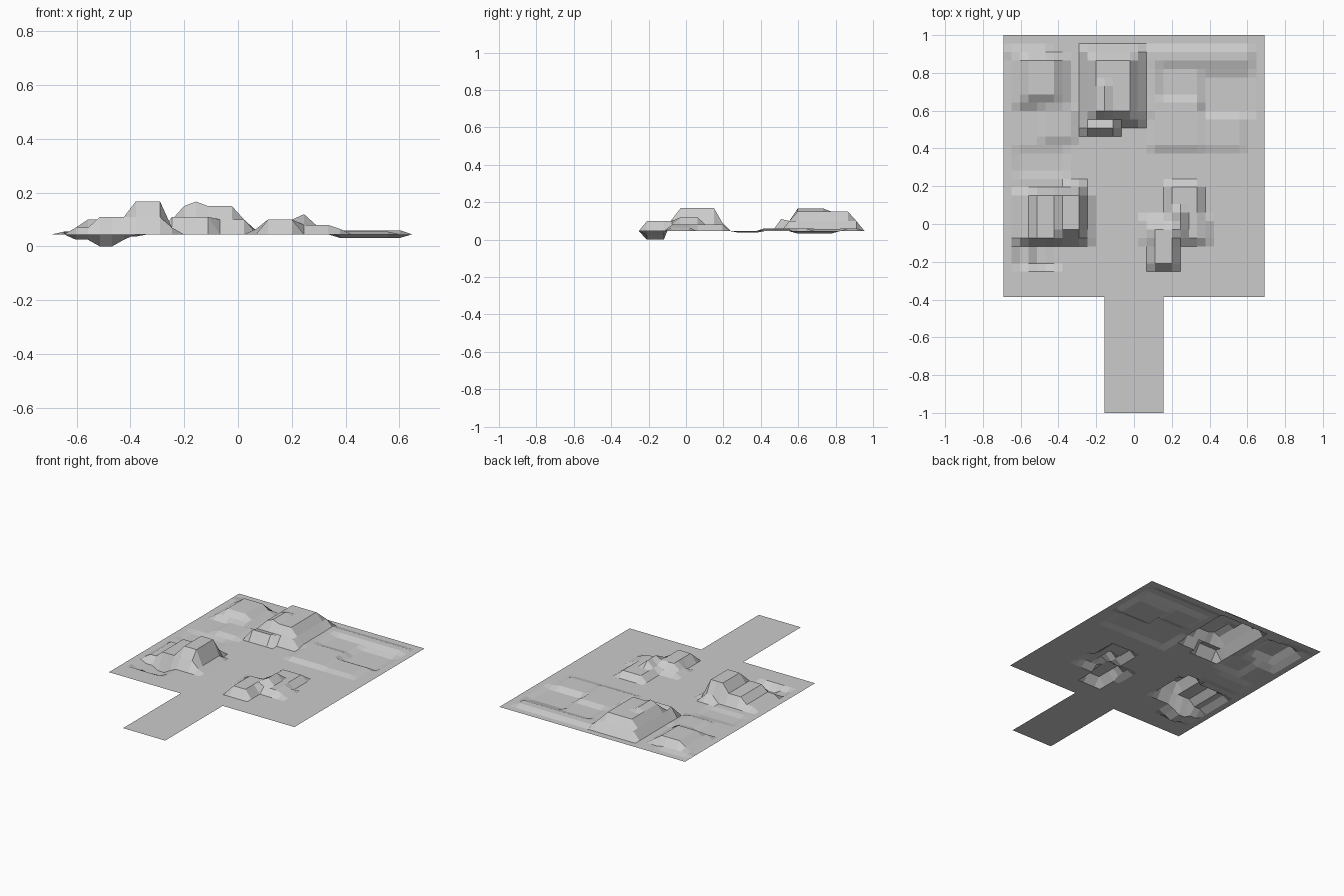
import bpy, bmesh

if "Cube" in bpy.data.objects:
    bpy.data.objects.remove(bpy.data.objects["Cube"])

N = 31              # cells per side of the terrain
BASE = 0.045        # level of the flat ground
X0, X1, Y0, Y1 = -0.692, 0.692, -0.387, 1.0

# Terraces as (first column, last column, first row, last row, height)
TERRACES = [
    # north-west mound
    (1, 5, 29, 29, .055), (2, 7, 23, 28, .07), (3, 6, 24, 28, .10), (5, 8, 19, 22, .06),
    # main northern hill
    (10, 16, 21, 29, .10), (10, 13, 20, 20, .11), (11, 15, 22, 28, .15), (12, 12, 22, 25, .167),
    # north-east ridge, hollow and low shelf
    (17, 29, 28, 29, .06), (17, 18, 22, 27, .058), (24, 29, 22, 26, .032),
    (18, 23, 18, 23, .06), (24, 28, 18, 21, .055),
    # western hill, pit and shallow dip
    (2, 10, 7, 12, .07), (4, 9, 7, 12, .11), (7, 9, 8, 12, .168), (8, 9, 13, 13, .09),
    (2, 6, 4, 6, .025), (4, 5, 4, 6, .0), (2, 7, 15, 17, .037),
    # south-east hill
    (17, 24, 7, 9, .065), (20, 23, 7, 13, .08), (18, 20, 4, 8, .10), (21, 21, 8, 10, .12),
]


def ground(name, x0, x1, y0, y1, n, terraces=()):
    """Subdivided flat sheet whose grid points are raised to terrace heights."""
    bm = bmesh.new()
    pts = []
    for j in range(n + 1):
        for i in range(n + 1):
            z = BASE
            for a, b, c, d, h in terraces:
                if a <= i <= b and c <= j <= d:
                    z = h
            pts.append(bm.verts.new((x0 + (x1 - x0) * i / n, y0 + (y1 - y0) * j / n, z)))
    w = n + 1
    for j in range(n):
        for i in range(n):
            k = j * w + i
            bm.faces.new((pts[k], pts[k + 1], pts[k + w + 1], pts[k + w]))
    me = bpy.data.meshes.new(name)
    bm.to_mesh(me)
    bm.free()
    ob = bpy.data.objects.new(name, me)
    bpy.context.collection.objects.link(ob)
    return ob


# Square of hilly land and the flat entrance strip in front of it
ground("terrain", X0, X1, Y0, Y1, N, TERRACES)
ground("entrance_strip", -0.157, 0.157, -1.0, Y0, 1)
